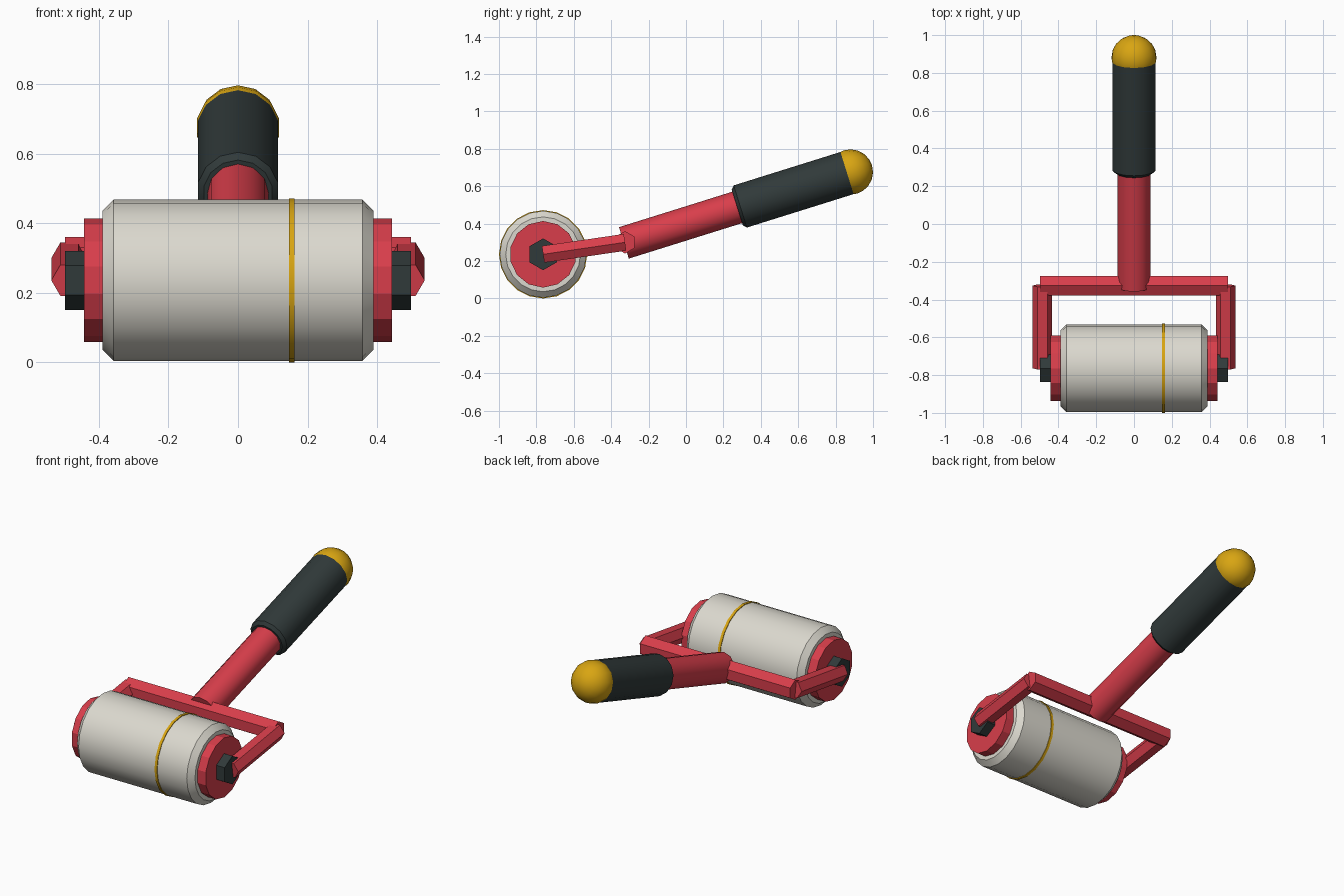
import bpy, bmesh, math
from mathutils import Vector

if "Cube" in bpy.data.objects:
    bpy.data.objects.remove(bpy.data.objects["Cube"], do_unlink=True)


def material(name, rgb):
    m = bpy.data.materials.new(name)
    m.use_nodes = True
    m.diffuse_color = (*rgb, 1)
    bsdf = m.node_tree.nodes["Principled BSDF"]
    bsdf.inputs["Base Color"].default_value = (*rgb, 1)
    return m


RED = material("red", (0.69, 0.048, 0.07))
DARK = material("dark slate", (0.03, 0.042, 0.042))
CREAM = material("cream", (0.71, 0.69, 0.62))
GOLD = material("gold", (0.69, 0.376, 0.006))


def turned(name, start, axis, profile, sides, mat, up=(0, 0, 1), smooth=0):
    """Closed solid turned about an axis; profile holds (distance, radius) pairs."""
    start, axis = Vector(start), Vector(axis).normalized()
    up = Vector(up)
    u = (up - axis * up.dot(axis)).normalized()
    v = axis.cross(u)
    bm = bmesh.new()
    rings = []
    for dist, radius in profile:
        ring = []
        for i in range(sides):
            a = math.tau * i / sides
            ring.append(bm.verts.new(start + axis * dist
                                     + (u * math.cos(a) + v * math.sin(a)) * radius))
        rings.append(ring)
    for lo, hi in zip(rings, rings[1:]):
        for i in range(sides):
            j = (i + 1) % sides
            bm.faces.new((lo[i], lo[j], hi[j], hi[i]))
    bm.faces.new(rings[0][::-1])
    bm.faces.new(rings[-1])
    bmesh.ops.recalc_face_normals(bm, faces=bm.faces)
    mesh = bpy.data.meshes.new(name)
    bm.to_mesh(mesh)
    bm.free()
    mesh.materials.append(mat)
    obj = bpy.data.objects.new(name, mesh)
    bpy.context.collection.objects.link(obj)
    if smooth:
        bpy.ops.object.select_all(action='DESELECT')
        obj.select_set(True)
        bpy.context.view_layer.objects.active = obj
        bpy.ops.object.shade_smooth_by_angle(angle=math.radians(smooth))
    return obj


X = Vector((1, 0, 0))
HUB = Vector((0, -0.764, 0.236))      # roller centre
BAR = Vector((0, -0.326, 0.3))        # crossbar centre

# Roller drum with chamfered rims, and its painted band
turned("roller_drum", HUB, X,
       [(-0.39, 0.2), (-0.358, 0.232), (0.358, 0.232), (0.39, 0.2)],
       20, CREAM, smooth=30)
turned("roller_band", HUB, X, [(0.147, 0.236), (0.163, 0.236)], 20, GOLD, smooth=30)

# End caps, axle nuts and fork arms on both sides
for side, word in ((1, "left"), (-1, "right")):
    out = X * side
    turned(word + "_end_cap", HUB, out, [(0.38, 0.178), (0.443, 0.178)], 14, RED)
    turned(word + "_axle_nut", HUB, out, [(0.43, 0.085), (0.498, 0.085)], 6, DARK)
    arm_start = HUB + out * 0.485
    arm = BAR + out * 0.485 - arm_start
    turned(word + "_fork_arm", arm_start, arm,
           [(0, 0.052), (arm.length, 0.052)], 6, RED, up=X)

# Crossbar joining the arms
turned("crossbar", BAR, X, [(-0.497, 0.06), (0.497, 0.06)], 6, RED)

# Sloping handle: shaft, grip and round pommel
foot = Vector((0, -0.332, 0.297))
ball = Vector((0, 0.879, 0.676))
slope = ball - foot
reach = slope.length
turned("handle_shaft", foot, slope, [(0, 0.088), (0.68, 0.088)], 12, RED, smooth=35)
turned("handle_grip", foot, slope,
       [(0.635, 0.1), (0.652, 0.118), (reach, 0.118)], 14, DARK, smooth=30)

bpy.ops.mesh.primitive_uv_sphere_add(segments=14, ring_count=10, radius=0.121, location=ball)
pommel = bpy.context.object
pommel.name = "handle_pommel"
pommel.rotation_euler = slope.to_track_quat('Z', 'Y').to_euler()
pommel.data.materials.append(GOLD)
bpy.ops.object.shade_smooth_by_angle(angle=math.radians(40))
